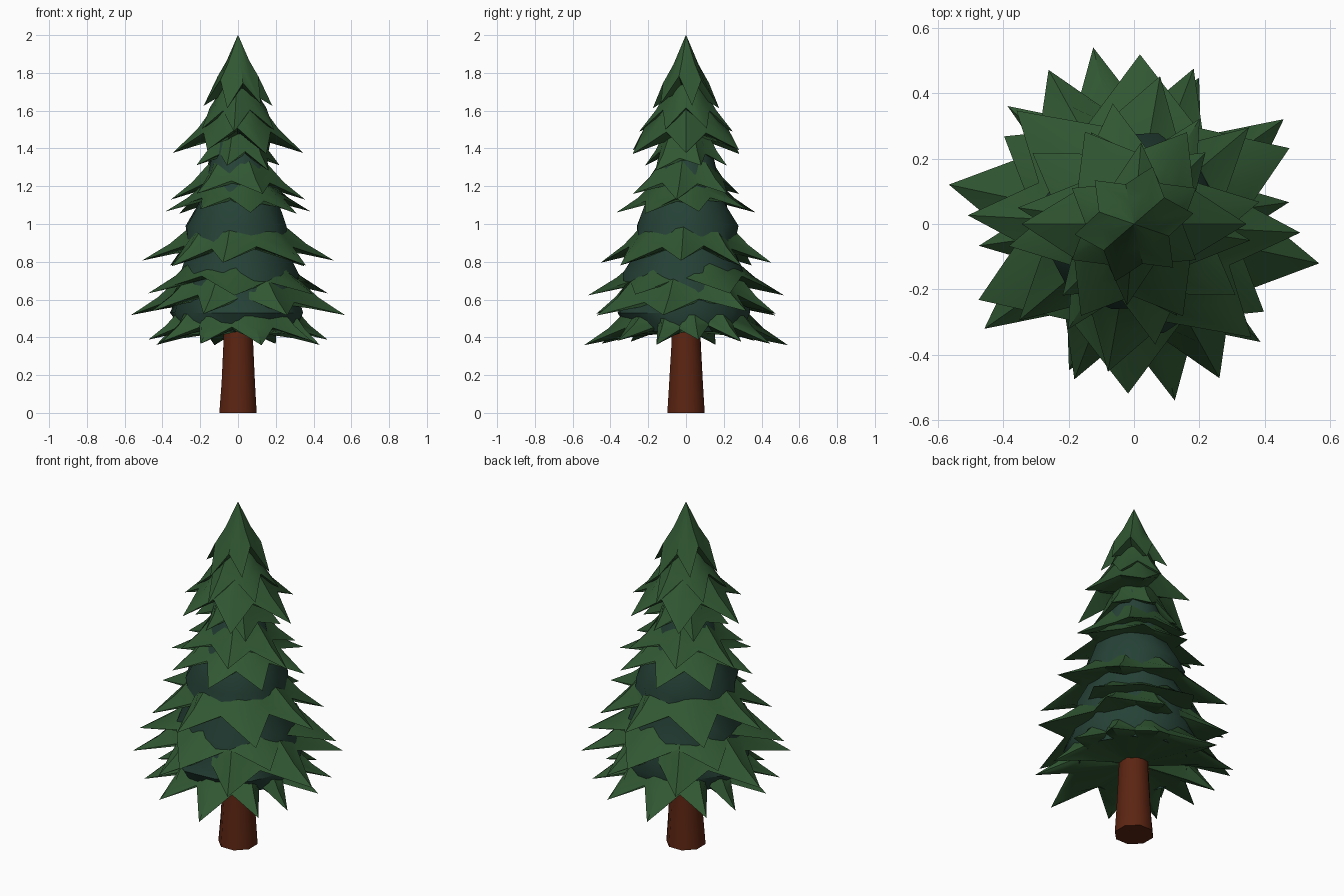
import bpy, bmesh, math, random

if "Cube" in bpy.data.objects:
    bpy.data.objects.remove(bpy.data.objects["Cube"])

random.seed(4)


def material(name, rgb):
    m = bpy.data.materials.new(name)
    m.diffuse_color = (*rgb, 1)
    m.use_nodes = True
    m.node_tree.nodes["Principled BSDF"].inputs["Base Color"].default_value = m.diffuse_color
    return m


GREEN = material("needle green", (0.030, 0.095, 0.032))
SHADE = material("deep blue green", (0.019, 0.054, 0.038))
BARK = material("bark brown", (0.105, 0.018, 0.006))


def loft(name, rings, mat, cap_top=False, cap_bottom=False, angle=40):
    """Skin rings of (angle, radius, z), listed from the top down."""
    bm = bmesh.new()
    rows = [[bm.verts.new((r * math.cos(a), r * math.sin(a), z)) for a, r, z in ring]
            for ring in rings]
    n = len(rows[0])
    for up, low in zip(rows, rows[1:]):
        for i in range(n):
            j = (i + 1) % n
            bm.faces.new((up[i], low[i], low[j], up[j]))
    if cap_top:
        bm.faces.new(rows[0])
    if cap_bottom:
        bm.faces.new(rows[-1][::-1])
    mesh = bpy.data.meshes.new(name)
    bm.to_mesh(mesh)
    bm.free()
    mesh.materials.append(mat)
    ob = bpy.data.objects.new(name, mesh)
    bpy.context.collection.objects.link(ob)
    bpy.ops.object.select_all(action='DESELECT')
    ob.select_set(True)
    bpy.context.view_layer.objects.active = ob
    bpy.ops.object.shade_smooth_by_angle(angle=math.radians(angle))
    return ob


def circle(n, r, z, wobble=0.0):
    return [(2 * math.pi * (i + 0.5) / n, r * (1 + random.uniform(-wobble, wobble)), z)
            for i in range(n)]


def tier(name, z0, r0, tip_z, tips, inner=None):
    """Skirt of pointed branches; tips (degrees, radius) repeat after a half turn."""
    half = []
    for a, R in tips:
        half.append((a, R, tip_z + random.uniform(-0.015, 0.025), random.uniform(0.60, 0.70),
                     random.uniform(0.28, 0.42)))
    both = half + [(a + 180, *rest) for a, *rest in half]
    top, mid, rim, under, core = [], [], [], [], []
    ri, zi = inner or (r0 * 0.8, tip_z + 0.08)
    for k, (a, R, zt, notch, lift) in enumerate(both):
        nxt = both[(k + 1) % len(both)]
        a2 = nxt[0] + (360 if k == len(both) - 1 else 0)
        rv, zv = min(R, nxt[1]) * notch, zt + (z0 - zt) * lift
        t, v = math.radians(a), math.radians((a + a2) / 2)
        # ridge running out to the branch tip, then the notch between branches
        top += [(t, r0, z0), (v, r0, z0)]
        mid += [(t, r0 + (R - r0) * 0.52, z0 + (zt - z0) * 0.60),
                (v, r0 + (rv - r0) * 0.55, z0 + (zv - z0) * 0.62)]
        rim += [(t, R, zt), (v, rv, zv)]
        under += [(t, R * 0.68, zt + 0.035), (v, rv * 0.9, zv - 0.015)]
        core += [(t, ri, zi), (v, ri, zi)]
    return loft(name, [top, mid, rim, under, core], GREEN)


# Trunk
loft("trunk", [circle(8, 0.08, 0.5), circle(8, 0.085, 0.36, 0.03), circle(8, 0.095, 0.16, 0.03),
               circle(8, 0.107, 0.0)], BARK, cap_top=True, cap_bottom=True, angle=50)

# Dark inner foliage seen between the branches
core_profile = [(0.06, 1.62), (0.13, 1.42), (0.17, 1.25), (0.21, 1.12), (0.275, 0.99),
                (0.265, 0.87), (0.33, 0.74), (0.325, 0.64), (0.36, 0.53), (0.30, 0.43)]
loft("inner_foliage", [circle(12, r, z, 0.05) for r, z in core_profile], SHADE,
     cap_top=True)

# Branch tiers from the bottom up
tier("branches_1", 0.58, 0.28, 0.37,
     [(8, 0.48), (36, 0.50), (66, 0.49), (103, 0.555), (137, 0.53), (160, 0.46)],
     inner=(0.06, 0.43))
tier("branches_2", 0.75, 0.28, 0.53, [(-12, 0.58), (35, 0.56), (69, 0.51), (119, 0.54)])
tier("branches_3", 0.86, 0.20, 0.615, [(26, 0.53), (88, 0.52), (146, 0.48)])
tier("branches_4", 1.03, 0.20, 0.79, [(-3, 0.51), (40, 0.46), (80, 0.46), (136, 0.50)])
tier("branches_5", 1.25, 0.14, 1.06, [(10, 0.39), (58, 0.38), (100, 0.375), (145, 0.38)])
tier("branches_6", 1.36, 0.12, 1.14, [(-8, 0.36), (45, 0.31), (115, 0.31)])
tier("branches_7", 1.50, 0.11, 1.29, [(20, 0.235), (75, 0.225), (135, 0.23)])
tier("branches_8", 1.70, 0.07, 1.385, [(0, 0.345), (60, 0.325), (118, 0.32)])
tier("branches_9", 1.78, 0.06, 1.50, [(30, 0.22), (85, 0.25), (150, 0.22)])
# Pointed crown
tier("crown", 2.0, 0.001, 1.615, [(10, 0.185), (72, 0.185), (132, 0.18)], inner=(0.05, 1.70))
